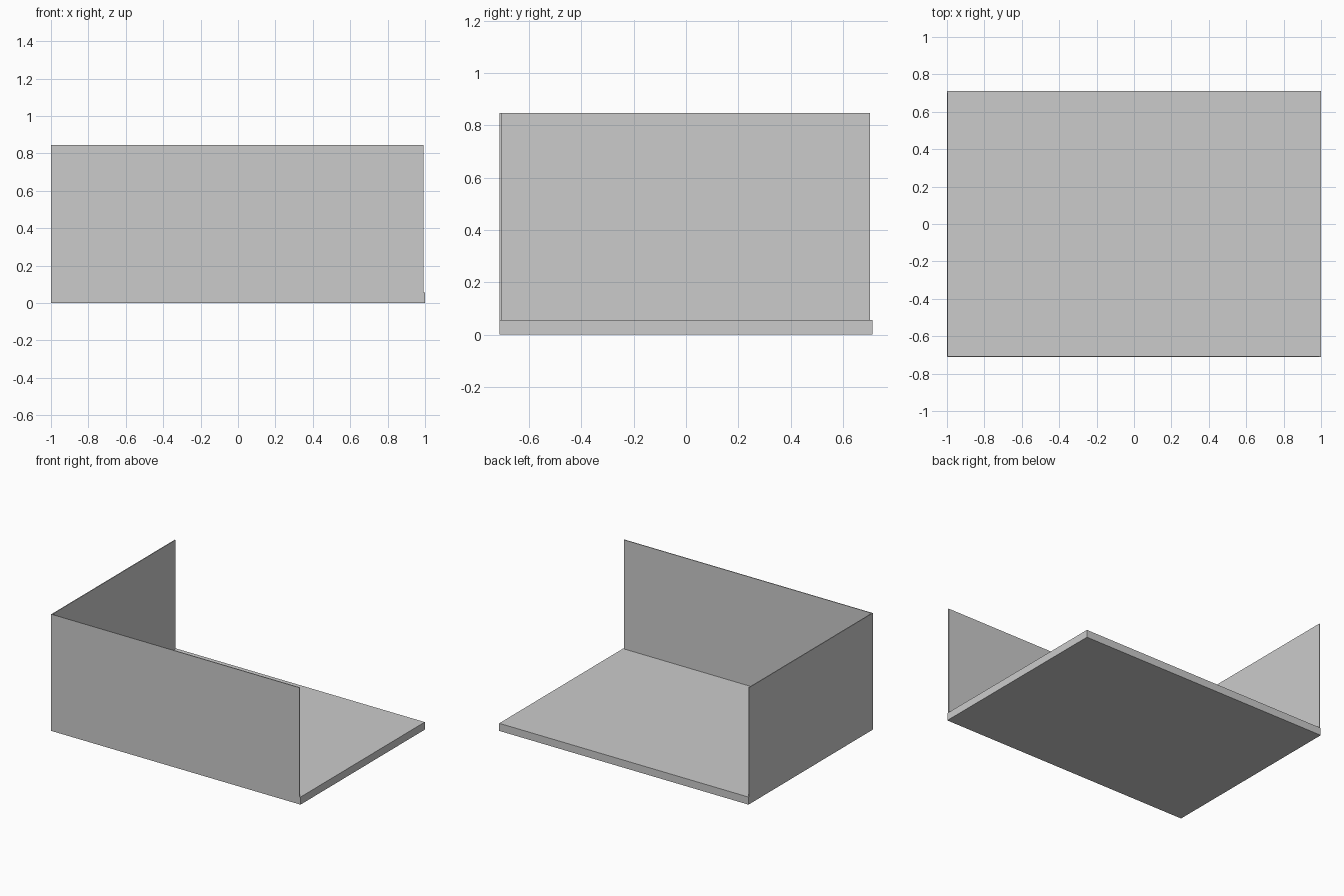
import bpy

if "Cube" in bpy.data.objects:
    bpy.data.objects.remove(bpy.data.objects["Cube"])

X, Y, BASE, TOP, T = 1.0, 0.712, 0.055, 0.846, 0.006


def box(name, lo, hi):
    """Axis-aligned box between two corners."""
    bpy.ops.mesh.primitive_cube_add(size=1, location=[(a + b) / 2 for a, b in zip(lo, hi)])
    ob = bpy.context.object
    ob.name = name
    ob.scale = [b - a for a, b in zip(lo, hi)]
    bpy.ops.object.transform_apply(location=False, rotation=False, scale=True)


# Floor slab
box("floor", (-X, -Y, 0), (X, Y, BASE))
# Thin walls along the front and left edges, stopping just short of the far ends
box("front_wall", (-X, -Y, BASE), (X - 0.008, -Y + T, TOP))
box("left_wall", (-X, -Y + T, BASE), (-X + T, Y - 0.008, TOP))
